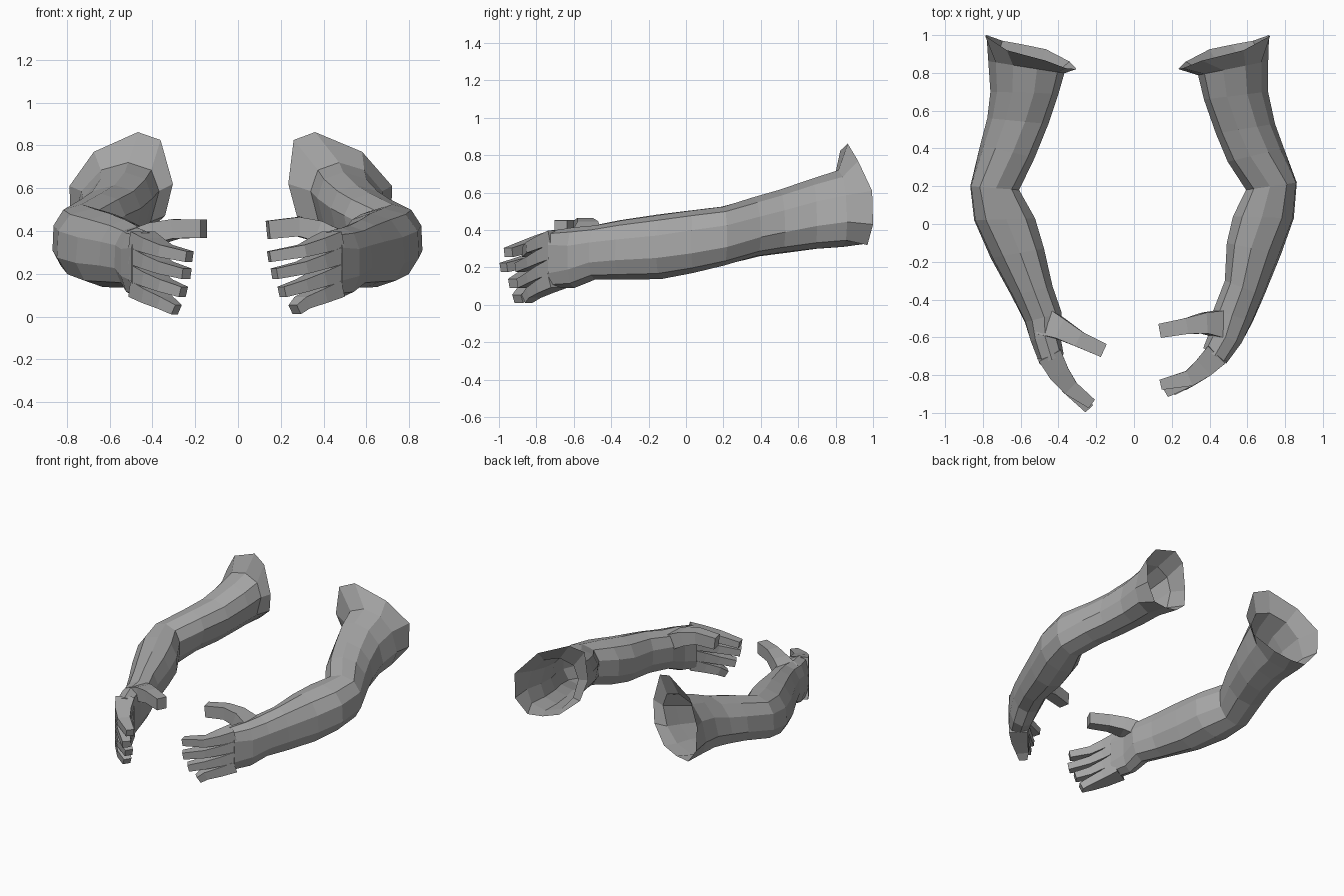
import bpy, bmesh, math
from mathutils import Vector

if "Cube" in bpy.data.objects:
    bpy.data.objects.remove(bpy.data.objects["Cube"])

skin = bpy.data.materials.new("plain grey")
skin.use_nodes = True
GREY = (0.38, 0.38, 0.38, 1)
skin.diffuse_color = GREY
skin.node_tree.nodes["Principled BSDF"].inputs["Base Color"].default_value = GREY

SIDES = 10


def loft(name, rings, cap_start):
    """Skin a list of equal-length point rings into a flat-shaded object."""
    bm = bmesh.new()
    rows = [[bm.verts.new(p) for p in ring] for ring in rings]
    n = len(rows[0])
    for a, b in zip(rows, rows[1:]):
        for i in range(n):
            j = (i + 1) % n
            bm.faces.new((a[i], a[j], b[j], b[i]))
    if cap_start:
        bm.faces.new(rows[0])
    bm.faces.new(rows[-1])
    bmesh.ops.recalc_face_normals(bm, faces=bm.faces)
    if not cap_start:
        # An open sleeve must face away from its own axis
        bm.faces.ensure_lookup_table()
        face = bm.faces[n * 2]
        axis = sum((v.co for v in rows[2] + rows[3]), Vector()) / (2 * n)
        if face.normal.dot(face.calc_center_median() - axis) < 0:
            bmesh.ops.reverse_faces(bm, faces=bm.faces)
    me = bpy.data.meshes.new(name)
    bm.to_mesh(me)
    bm.free()
    me.materials.append(skin)
    bpy.context.collection.objects.link(bpy.data.objects.new(name, me))


def section(side, ox, oy, ix, iy, top, bottom, lean, power):
    """Upright rounded section between an outer and an inner plan point."""
    outer, inner = Vector((ox, oy, 0)), Vector((ix, iy, 0))
    mid, half = (outer + inner) / 2, (outer - inner) / 2
    pts = []
    for k in range(SIDES):
        t = math.radians(90 + 360 / SIDES * k)
        c = math.copysign(abs(math.cos(t)) ** power, math.cos(t))
        s = math.copysign(abs(math.sin(t)) ** power, math.sin(t))
        p = mid + half * (c - lean * s)
        pts.append(Vector((p.x * side, p.y, (top + bottom) / 2 + s * (top - bottom) / 2)))
    return pts


def digit(name, side, path, wide, tall):
    """Four-sided finger along a path, with a width and height at each point."""
    path = [Vector(p) for p in path]
    rings = []
    for k, p in enumerate(path):
        d = path[min(k + 1, len(path) - 1)] - path[max(k - 1, 0)]
        across = Vector((-d.y, d.x, 0)).normalized()
        up = d.cross(across).normalized()
        w, h = across * wide[k] / 2, up * tall[k] / 2
        rings.append([Vector((q.x * side, q.y, q.z))
                      for q in (p + w + h, p - w + h, p - w - h, p + w - h)])
    loft(name, rings, True)


# Flared shoulder opening, from the top round by the inner side
RIM = [(.36, .865, .862), (.26, .825, .825), (.235, .82, .62), (.275, .86, .47), (.40, .925, .36),
       (.52, .95, .325), (.63, .97, .32), (.715, 1.0, .43), (.72, .995, .61), (.58, .92, .77)]

# Heights, lean and squareness shared by both arms: neck to knuckles
HEIGHTS = [(.72, .31, .3, .9), (.675, .30, .3, .9), (.615, .28, .25, .9), (.575, .26, .2, .9),
           (.525, .21, .05, .85), (.505, .17, .05, .85), (.483, .138, .1, .9),
           (.453, .135, .1, .9), (.425, .135, .05, .85), (.415, .09, 0, .8), (.40, .09, 0, .6)]

# Plan outlines as outer x, y and inner x, y
LEFT = [(.70, .86, .35, .79), (.70, .70, .38, .66), (.74, .53, .44, .48), (.79, .40, .50, .33),
        (.865, .22, .59, .18), (.85, .03, .52, .04), (.78, -.16, .49, -.10),
        (.69, -.38, .48, -.30), (.63, -.52, .42, -.45), (.57, -.635, .40, -.56),
        (.49, -.74, .365, -.655)]
RIGHT = [(.76, .86, .38, .80), (.75, .70, .41, .69), (.77, .56, .46, .53), (.81, .42, .53, .35),
         (.87, .20, .605, .18), (.85, .02, .52, .03), (.76, -.18, .475, -.13),
         (.65, -.38, .43, -.33), (.58, -.52, .38, -.47), (.55, -.62, .39, -.58),
         (.50, -.745, .37, -.69)]

FINGERS = ["index_finger", "middle_finger", "ring_finger", "little_finger"]
BASE_Z = [.36, .285, .205, .13]
TIP_Z = [.28, .20, .115, .032]

ARMS = [
    dict(name="left", side=1, shift=0, roll=0, plan=LEFT,
         knuckles=[(.445, -.685), (.375, -.755), (.30, -.815)],
         tips=[(.145, -.85), (.17, -.89), (.205, -.88), (.265, -.85)],
         thumb=[(.47, -.53, .35), (.37, -.525, .40), (.28, -.54, .42), (.14, -.565, .405)]),
    dict(name="right", side=-1, shift=.066, roll=.16, plan=RIGHT,
         knuckles=[(.45, -.69), (.40, -.785), (.34, -.865)],
         tips=[(.227, -.95), (.24, -.975), (.255, -.925), (.287, -.90)],
         thumb=[(.47, -.52, .35), (.38, -.56, .39), (.29, -.61, .41), (.16, -.67, .41)]),
]

for arm in ARMS:
    side = arm["side"]
    # Arm and palm in one skin, open at the shoulder
    rim = [Vector(((x + arm["shift"] + arm["roll"] * max(0, z - .6)) * side, y, z))
           for x, y, z in RIM]
    rings = [section(side, *p, *h) for p, h in zip(arm["plan"], HEIGHTS)]
    loft(arm["name"] + "_arm", [rim] + rings, False)
    # Four fingers curling inward, growing out of the palm's end
    for k, finger in enumerate(FINGERS):
        plan = arm["knuckles"] + [arm["tips"][k]]
        path = [(x, y, BASE_Z[k] + (TIP_Z[k] - BASE_Z[k]) * i / 3)
                for i, (x, y) in enumerate(plan)]
        digit(arm["name"] + "_" + finger, side, path,
              (.13, .11, .085, .055), (.078, .068, .058, .05))
    # Thumb reaching across above the palm
    digit(arm["name"] + "_thumb", side, arm["thumb"], (.15, .11, .085, .075), (.11, .10, .09, .085))
